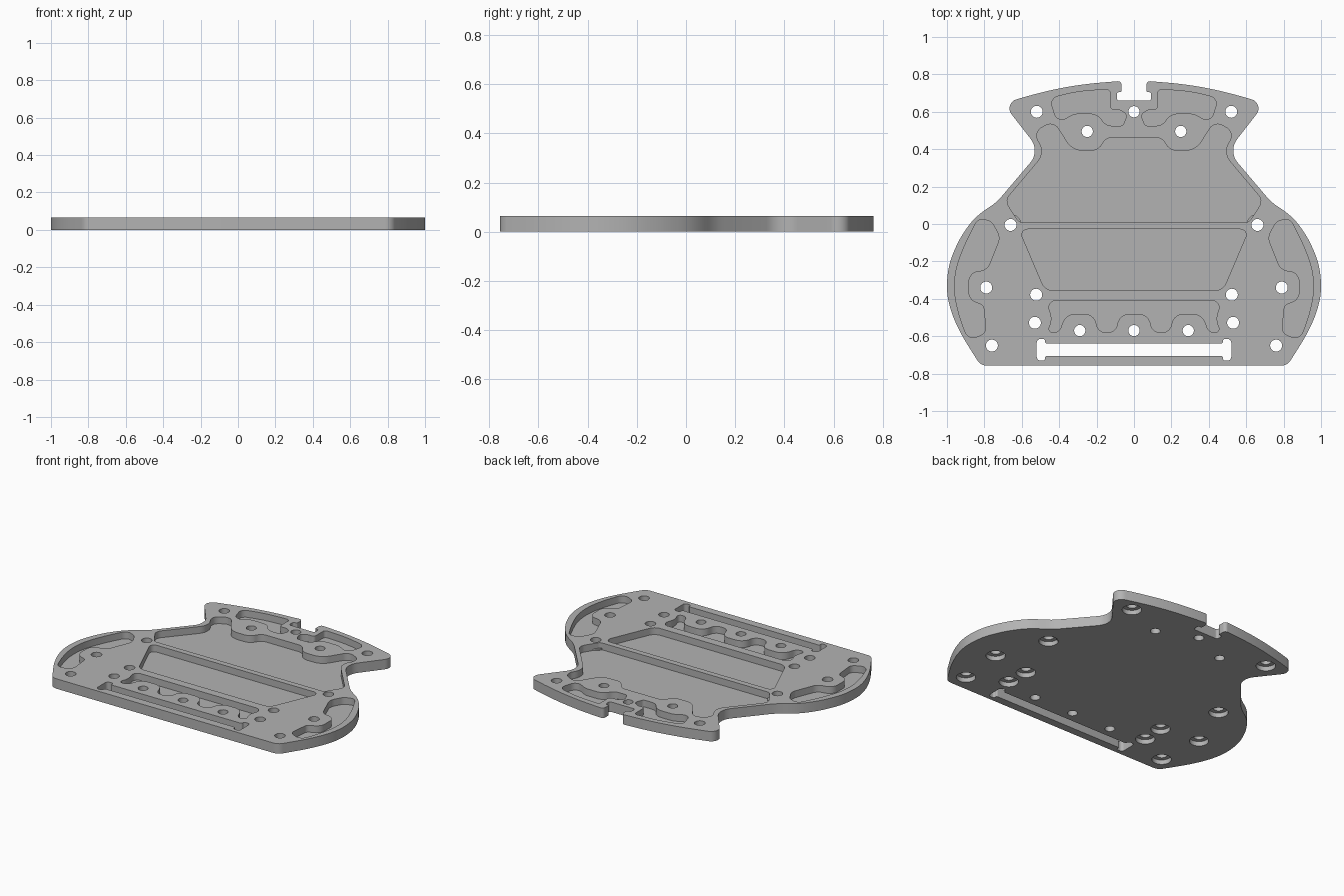
import bpy, bmesh, math
from mathutils import Vector

cube = bpy.data.objects.get("Cube")
if cube:
    bpy.data.objects.remove(cube, do_unlink=True)

THICK = 0.065
FLOOR = 0.02

grey = bpy.data.materials.new("machined_grey")
grey.use_nodes = True
colour = (0.45, 0.45, 0.45, 1)
grey.diffuse_color = colour
grey.node_tree.nodes["Principled BSDF"].inputs["Base Color"].default_value = colour


def rounded(corners, steps=8):
    """Polygon of (x, y, radius) corners with true circular fillets."""
    out = []
    for i, (x, y, r) in enumerate(corners):
        c = Vector((x, y))
        a = Vector(corners[i - 1][:2]) - c
        b = Vector(corners[(i + 1) % len(corners)][:2]) - c
        half = (math.pi - a.angle(b)) / 2
        if r == 0 or half < 0.01:
            out.append(c)
            continue
        t = min(r * math.tan(half), 0.49 * a.length, 0.49 * b.length)
        p, q, w = c + a.normalized() * t, c + b.normalized() * t, math.cos(half)
        n = steps if half > 0.2 else 4
        for k in range(n + 1):
            s = k / n
            u, m, v = (1 - s) ** 2, 2 * w * s * (1 - s), s * s
            out.append((p * u + c * m + q * v) / (u + m + v))
    return out


def mirrored(half):
    return half + flip(half)


def flip(corners):
    return [(-x, y, r) for x, y, r in reversed(corners)]


def prism(bm, points, z0, z1):
    face = bm.faces.new([bm.verts.new((p[0], p[1], z0)) for p in points])
    top = bmesh.ops.extrude_face_region(bm, geom=[face])["geom"]
    verts = [g for g in top if isinstance(g, bmesh.types.BMVert)]
    bmesh.ops.translate(bm, verts=verts, vec=(0, 0, z1 - z0))


def bore(bm, x, y, profile, sides=32):
    """Closed turned cutter from (radius, z) rings."""
    rings = [[bm.verts.new((x + r * math.cos(math.tau * k / sides),
                            y + r * math.sin(math.tau * k / sides), z))
              for k in range(sides)] for r, z in profile]
    for lo, hi in zip(rings, rings[1:]):
        for k in range(sides):
            j = (k + 1) % sides
            bm.faces.new((lo[k], lo[j], hi[j], hi[k]))
    bm.faces.new(rings[0][::-1])
    bm.faces.new(rings[-1])


def finish(bm, name):
    bmesh.ops.recalc_face_normals(bm, faces=bm.faces)
    mesh = bpy.data.meshes.new(name)
    bm.to_mesh(mesh)
    bm.free()
    mesh.materials.append(grey)
    obj = bpy.data.objects.new(name, mesh)
    bpy.context.scene.collection.objects.link(obj)
    return obj


# Plate outline, right half from the rear notch round to the front edge
outline = [
    (.066, .66, .008), (.092, .66, .014), (.092, .705, .02), (.066, .705, .008),
    (.066, .765, .02), (.25, .75, 9), (.4, .726, 9), (.55, .69, 9),
    (.70, .645, .05), (.502, .39, .1), (.735, .115, .3), (.85, .04, 9),
    (.935, -.08, 9), (.985, -.2, 9), (1, -.29, 9), (1, -.38, 9), (.975, -.48, 9),
    (.925, -.59, 9), (.82, -.757, .06)]
bm = bmesh.new()
prism(bm, rounded(mirrored(outline)), 0, THICK)
plate = finish(bm, "base_plate")

# Pockets symmetric about the centre line
rear_pocket = [
    (.615, .01, .03), (.69, .125, .05), (.473, .382, .1), (.54, .49, .05),
    (.43, .55, .05), (.33, .392, .1), (.19, .392, .1), (.15, .462, .06)]
middle_pocket = [(.615, -.028, .03), (.475, -.355, .06)]
front_pocket = [
    (.47, -.41, .04), (.435, -.51, .1), (.465, -.58, .02), (.4, -.58, .04),
    (.365, -.48, .08), (.215, -.48, .08), (.19, -.58, .05), (.1, -.58, .05),
    (.075, -.48, .08)]
# Pockets that come in left and right pairs
notch_pocket = [
    (.127, .72, .02), (.3, .71, 9), (.45, .672, .04), (.41, .54, .05),
    (.32, .59, .08), (.195, .59, .08), (.15, .525, .06), (.06, .525, .02),
    (.035, .585, .03), (.075, .61, .04), (.127, .61, .02)]
side_pocket = [
    (.83, .035, .05), (.9, -.1, 9), (.945, -.215, 9), (.96, -.3, 9), (.958, -.385, 9),
    (.935, -.49, 9), (.885, -.625, .05), (.79, -.58, .04), (.805, -.435, .03),
    (.885, -.405, .08), (.885, -.26, .08), (.785, -.245, .06), (.715, -.07, .07),
    (.76, .01, .05)]

cut = bmesh.new()
pockets = [mirrored(p) for p in (rear_pocket, middle_pocket, front_pocket)]
for p in (notch_pocket, side_pocket):
    pockets += [p, flip(p)]
for p in pockets:
    prism(cut, rounded(p), FLOOR, THICK + .05)

# Strap slot with relieved ends
slot = [(.475, -.64, .01), (.475, -.615, .02), (.52, -.615, .02),
        (.52, -.73, .02), (.475, -.73, .02), (.475, -.705, .01)]
prism(cut, rounded(mirrored(slot)), -.05, THICK + .05)

# Screw holes counterbored from below, then plain holes
for x, y in [(.52, .6), (.66, -.005), (.79, -.34), (.76, -.65), (.53, -.528), (.523, -.378)]:
    for side in (1, -1):
        bore(cut, side * x, y, [(.058, -.05), (.058, .03), (.032, .03), (.032, THICK + .05)])
for x, y in [(0, .6), (.25, .495), (-.25, .495), (.29, -.57), (-.29, -.57), (0, -.57)]:
    bore(cut, x, y, [(.03, -.05), (.03, THICK + .05)])

cutter = finish(cut, "pocket_cutter")
cutter.hide_render = True

# Machine the plate
mod = plate.modifiers.new("machining", "BOOLEAN")
mod.operation, mod.solver, mod.object = "DIFFERENCE", "EXACT", cutter
bpy.context.view_layer.objects.active = plate
plate.select_set(True)
bpy.ops.object.modifier_apply(modifier=mod.name)
bpy.data.objects.remove(cutter, do_unlink=True)
bpy.ops.object.shade_smooth_by_angle(angle=math.radians(30))
